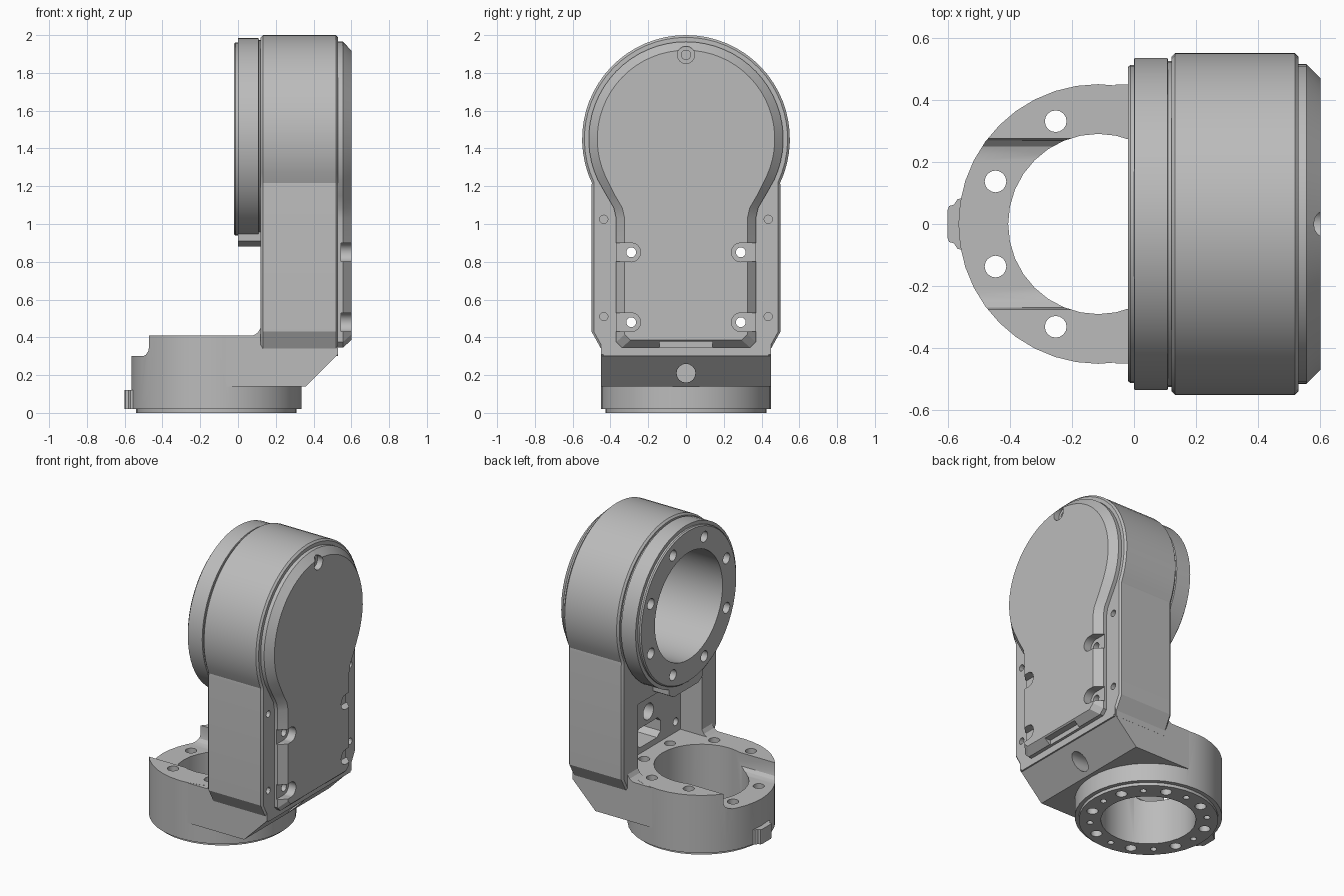
import bpy, bmesh
from math import sin, cos, pi, radians

cube = bpy.data.objects.get("Cube")
if cube:
    bpy.data.objects.remove(cube, do_unlink=True)

grey = bpy.data.materials.new("machined_grey")
grey.use_nodes = True
COLOUR = (0.5, 0.5, 0.5, 1)
grey.diffuse_color = COLOUR
grey.node_tree.nodes["Principled BSDF"].inputs["Base Color"].default_value = COLOUR

HEAD_Z = 1.45      # height of the head axis
BASE_X = -0.115    # position of the base axis


def loft(name, axis, sections):
    """Skin a solid through (position, outline) sections along an axis."""
    place = {"x": lambda p, a, b: (p, a, b),
             "y": lambda p, a, b: (a, p, b),
             "z": lambda p, a, b: (a, b, p)}[axis]
    bm = bmesh.new()
    rings = [[bm.verts.new(place(p, a, b)) for a, b in outline] for p, outline in sections]
    bm.faces.new(rings[0])
    bm.faces.new(rings[-1])
    for low, high in zip(rings, rings[1:]):
        for i in range(len(low)):
            bm.faces.new((low[i - 1], low[i], high[i], high[i - 1]))
    bmesh.ops.recalc_face_normals(bm, faces=bm.faces)
    mesh = bpy.data.meshes.new(name)
    bm.to_mesh(mesh)
    bm.free()
    mesh.materials.append(grey)
    obj = bpy.data.objects.new(name, mesh)
    bpy.context.collection.objects.link(obj)
    return obj


def circle(a, b, r, n=16):
    return [(a + r * cos(2 * pi * i / n), b + r * sin(2 * pi * i / n)) for i in range(n)]


def rod(name, axis, centre, steps, n=16):
    """Round solid: steps are (position, radius)."""
    return loft(name, axis, [(p, circle(*centre, r, n)) for p, r in steps])


def box(name, x, y, z):
    outline = [(y[0], z[0]), (y[1], z[0]), (y[1], z[1]), (y[0], z[1])]
    return loft(name, "x", [(x[0], outline), (x[1], outline)])


def mirrored(half):
    """Close a +y half outline with its mirror image."""
    return half + [(-y, z) for y, z in reversed(half)]


def keyhole(r, side, n=40):
    """Outline of a round head over a straight stem; side runs bottom to neck."""
    start, sweep = radians(-25), radians(115)
    arc = [(r * cos(start + sweep * i / (n // 2)), HEAD_Z + r * sin(start + sweep * i / (n // 2)))
           for i in range(n // 2)]
    half = side + arc
    return half + [(0, HEAD_Z + r)] + [(-y, z) for y, z in reversed(half)]


def combine(obj, others, operation):
    """Boolean each solid into obj, then discard it."""
    for other in others:
        mod = obj.modifiers.new("boolean", "BOOLEAN")
        mod.operation, mod.solver, mod.object = operation, "EXACT", other
        deps = bpy.context.evaluated_depsgraph_get()
        mesh = bpy.data.meshes.new_from_object(obj.evaluated_get(deps))
        obj.modifiers.clear()
        obj.data = mesh
        bpy.data.objects.remove(other, do_unlink=True)


# Upright housing with chamfered rims
def housing_outline(inset):
    w = 0.5 - inset
    return keyhole(0.55 - inset, [(w - 0.05, 0.3), (w - 0.05, 0.34), (w, 0.43), (w, 1.2)])


housing = loft("housing", "x", [(0.12, housing_outline(0.012)), (0.132, housing_outline(0)),
                                (0.518, housing_outline(0)), (0.53, housing_outline(0.012))])

# Sloped foot joining the housing to the base
foot_outline = [(-0.06, 0.14), (0.36, 0.14), (0.53, 0.31), (0.53, 0.36), (0.12, 0.45),
                (0.105, 0.425), (0.08, 0.409), (-0.06, 0.409)]
foot = loft("foot", "y", [(-0.4495, foot_outline), (0.4495, foot_outline)])

# Round base with a lower lip
base = rod("base", "z", (BASE_X, 0), [(0, 0.425), (0.02, 0.425), (0.021, 0.45), (0.41, 0.45)], 40)

# Round flange and the chin under it
flange = rod("flange", "x", (0, HEAD_Z), [(-0.02, 0.505), (-0.012, 0.512), (0, 0.512), (0.001, 0.535),
                                          (0.108, 0.535), (0.11, 0.525), (0.15, 0.525)], 56)
chin_outline = mirrored([(0.13, 0.88), (0.18, 0.91), (0.18, 1.0)])
chin = loft("chin", "x", [(0.0, chin_outline), (0.2, chin_outline)])

# Locating tab on the base
tab_half = [(-0.54, 0.085), (-0.568, 0.08), (-0.58, 0.062), (-0.595, 0.058), (-0.6, 0.045)]
tab_outline = tab_half + [(x, -y) for x, y in reversed(tab_half)]
tab = loft("tab", "z", [(0.021, tab_outline), (0.12, tab_outline)])

# Channel across the base, with rounded floor corners
channel_outline = mirrored([(0.225, 0.3), (0.25, 0.307), (0.268, 0.325), (0.275, 0.35), (0.275, 0.5)])
channel = loft("channel_cut", "x", [(-0.8, channel_outline), (BASE_X, channel_outline)])
combine(base, [channel], "DIFFERENCE")
combine(housing, [foot, base, flange, chin, tab], "UNION")

# Bores, stem recess and the openings in its floor
cuts = [
    rod("base_bore", "z", (BASE_X, 0), [(-0.1, 0.29), (0.6, 0.29)], 32),
    rod("head_bore", "x", (0, HEAD_Z), [(-0.1, 0.36), (0.5, 0.36)], 48),
    box("stem_recess", (0.03, 0.28), (-0.34, 0.34), (0.4105, 0.879)),
    rod("cable_hole", "x", (0, 0.66), [(0.2, 0.055), (0.45, 0.055)]),
    rod("slope_hole", "x", (0, 0.21), [(0.3, 0.05), (0.6, 0.05)]),
]
window = mirrored([(0.09, 0.45), (0.13, 0.48), (0.13, 0.55), (0.1, 0.58)])
cuts.append(loft("window", "x", [(0.2, window), (0.45, window)]))

# Bolt circles in the flange and base
for i in range(8):
    a = pi / 8 + i * pi / 4
    cuts.append(rod("flange_hole", "x", (0.435 * cos(a), HEAD_Z + 0.435 * sin(a)),
                    [(-0.1, 0.036), (0.09, 0.036)]))
    cuts.append(rod("base_hole", "z", (BASE_X + 0.358 * cos(a), 0.358 * sin(a)),
                    [(-0.1, 0.035), (0.6, 0.035)]))
    b = i * pi / 4
    cuts.append(rod("pin_hole", "z", (BASE_X + 0.358 * cos(b), 0.358 * sin(b)),
                    [(-0.1, 0.02), (0.08, 0.02)], 12))

# Cover screws go through the housing; small holes sit on its rim
screws = [(s * 0.29, z) for s in (-1, 1) for z in (0.48, 0.85)]
for y, z in screws:
    cuts.append(rod("screw_hole", "x", (y, z), [(0.2, 0.026), (0.7, 0.026)]))
for s in (-1, 1):
    for z in (0.51, 1.025):
        cuts.append(rod("rim_hole", "x", (s * 0.435, z), [(0.48, 0.022), (0.7, 0.022)], 12))
combine(housing, cuts, "DIFFERENCE")


# Bevelled cover plate
def cover_outline(r, w, bottom):
    return keyhole(r, [(w - 0.03, bottom), (w, bottom + 0.03), (w, 1.03), (w + 0.012, 1.085),
                       (w + 0.05, 1.15)])


wide = cover_outline(0.515, 0.37, 0.345)
cover = loft("cover", "x", [(0.515, wide), (0.555, wide), (0.6, cover_outline(0.47, 0.325, 0.385))])
cover_cuts = [box("slot", (0.548, 0.7), (-0.14, 0.14), (0.33, 0.377)),
              rod("top_bore", "x", (0, 1.895), [(0.56, 0.046), (0.7, 0.046)]),
              rod("top_hole", "x", (0, 1.895), [(0.54, 0.025), (0.7, 0.025)])]
for y, z in screws:
    outer = 0.45 if y > 0 else -0.45
    cover_cuts += [rod("screw_bore", "x", (y, z), [(0.545, 0.05), (0.7, 0.05)]),
                   box("screw_slot", (0.545, 0.7), sorted((y, outer)), (z - 0.0495, z + 0.0495)),
                   rod("screw_hole", "x", (y, z), [(0.4, 0.026), (0.7, 0.026)])]
combine(cover, cover_cuts, "DIFFERENCE")

# Smooth round walls, keep edges sharp
for obj in (housing, cover):
    bpy.ops.object.select_all(action="DESELECT")
    obj.select_set(True)
    bpy.context.view_layer.objects.active = obj
    bpy.ops.object.shade_smooth_by_angle(angle=radians(25))
